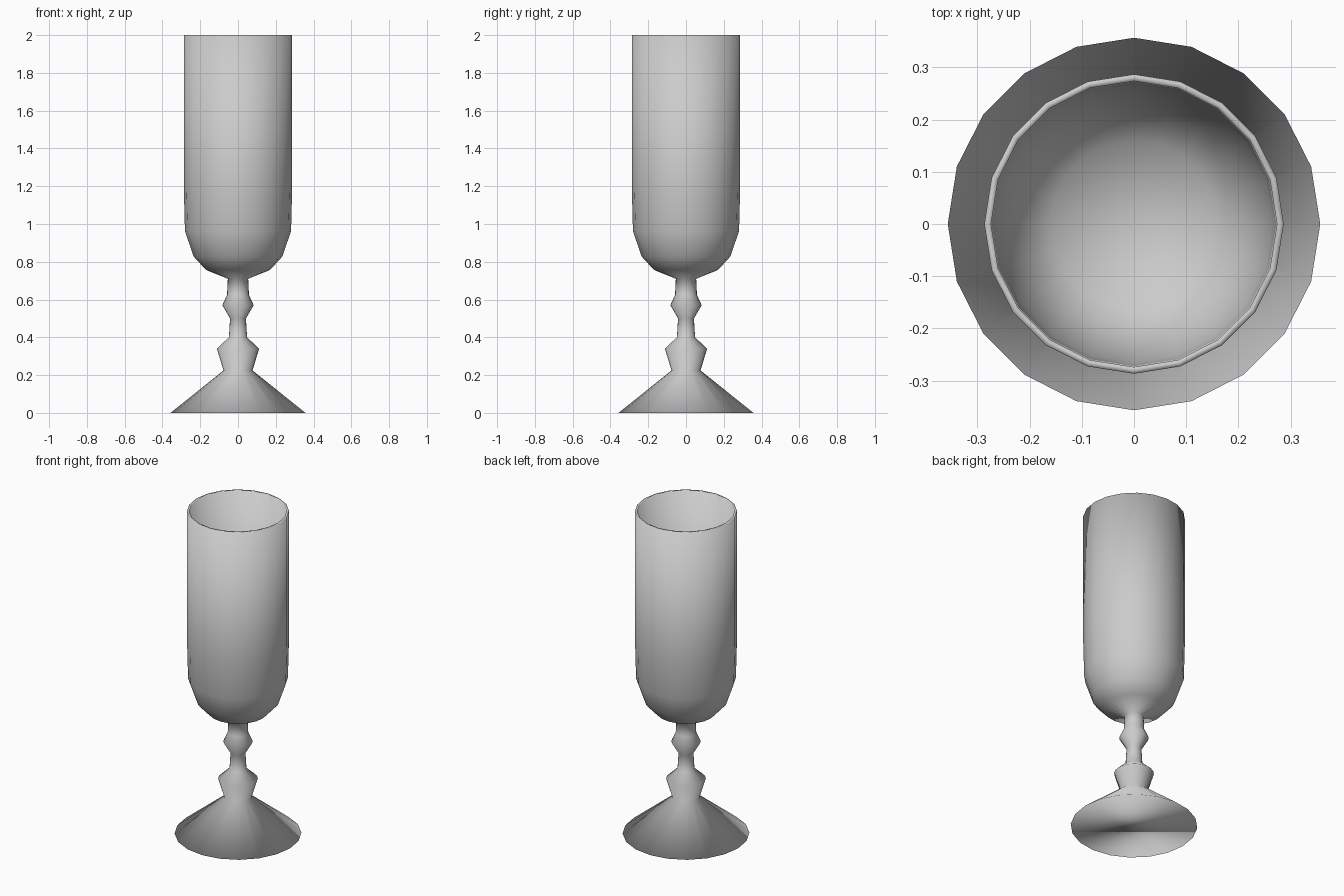
import bpy
import bmesh
import math

if "Cube" in bpy.data.objects:
    bpy.data.objects.remove(bpy.data.objects["Cube"])

SIDES = 20


def lathe(name, profile):
    """Revolve (radius, height) points about z; radius 0 closes to a point."""
    bm = bmesh.new()
    rings = []
    for r, z in profile:
        if r == 0:
            rings.append([bm.verts.new((0, 0, z))] * SIDES)
        else:
            angles = [2 * math.pi * i / SIDES for i in range(SIDES)]
            rings.append([bm.verts.new((r * math.cos(a), r * math.sin(a), z)) for a in angles])
    for low, high in zip(rings, rings[1:]):
        for i in range(SIDES):
            j = (i + 1) % SIDES
            corners = list(dict.fromkeys((low[i], low[j], high[j], high[i])))
            bm.faces.new(corners)
    # Flat underside of the foot
    bm.faces.new(rings[0][::-1])
    bmesh.ops.recalc_face_normals(bm, faces=bm.faces[:])
    for face in bm.faces:
        face.smooth = True
    mesh = bpy.data.meshes.new(name)
    bm.to_mesh(mesh)
    bm.free()
    obj = bpy.data.objects.new(name, mesh)
    bpy.context.collection.objects.link(obj)
    return obj


# Conical foot and knotted stem
foot_and_stem = [(0.357, 0), (0.077, 0.225), (0.112, 0.34), (0.048, 0.40),
                 (0.042, 0.50), (0.083, 0.57), (0.058, 0.625), (0.054, 0.71)]
# Bowl outside, rim, then bowl inside down to its centre
bowl_outer = [(0.17, 0.757), (0.235, 0.828), (0.281, 0.963), (0.287, 1.2), (0.287, 2.0)]
bowl_inner = [(0.274, 2.0), (0.272, 1.2), (0.265, 0.975), (0.222, 0.845),
              (0.16, 0.777), (0, 0.735)]

lathe("goblet", foot_and_stem + bowl_outer + bowl_inner)
